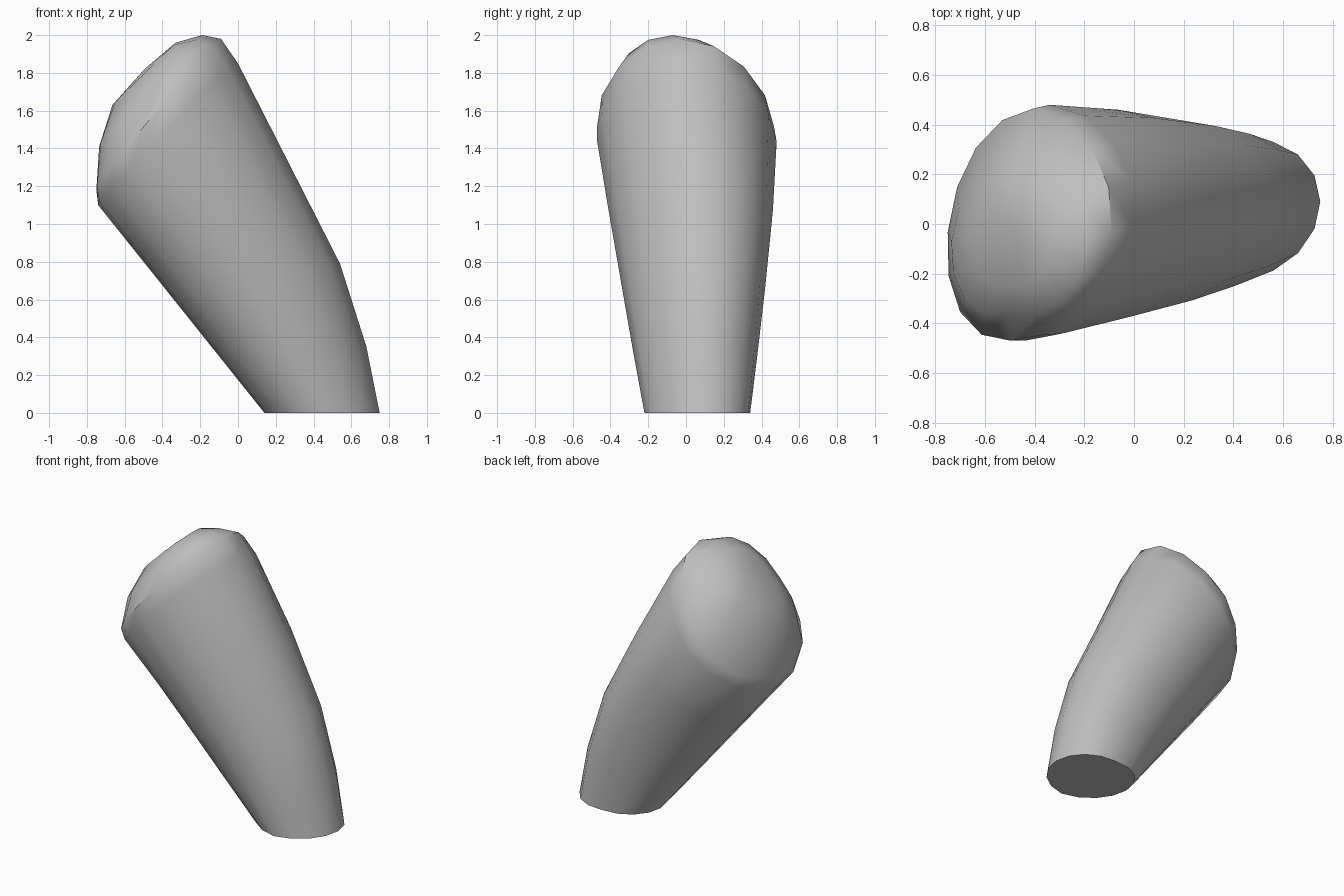
import bpy, bmesh, math

cube = bpy.data.objects.get("Cube")
if cube:
    bpy.data.objects.remove(cube, do_unlink=True)

SIDES = 16

# Cross-sections from base to dome:
# low-side x, z / high-side x, z / y range / x skew / side droop / end y shift
SECTIONS = [
    (0.14, 0.0, 0.75, 0.0, -0.22, 0.34, 0.0, 0.0, 0.03),
    (-0.10, 0.30, 0.68, 0.35, -0.28, 0.38, 0.03, 0.0, 0.02),
    (-0.30, 0.55, 0.54, 0.79, -0.34, 0.42, 0.05, 0.0, 0.01),
    (-0.52, 0.825, 0.27, 1.32, -0.41, 0.46, 0.06, 0.0, 0.0),
    (-0.74, 1.10, 0.0, 1.85, -0.47, 0.48, 0.05, 0.04, -0.02),
    (-0.75, 1.18, -0.09, 1.98, -0.47, 0.465, 0.045, 0.06, -0.03),
    (-0.735, 1.41, -0.19, 2.0, -0.37, 0.33, 0.03, 0.02, -0.05),
    (-0.665, 1.63, -0.33, 1.96, -0.24, 0.2, 0.0, 0.0, -0.04),
]
TIP = (-0.495, -0.01, 1.82)


def add_section(bm, x0, z0, x1, z1, y0, y1, skew, droop, shift):
    """Tilted ellipse through both end points, skewed and sagging at its sides."""
    ring = []
    for i in range(SIDES):
        c = math.cos(math.tau * i / SIDES)
        s = math.sin(math.tau * i / SIDES)
        t = (1 + c) / 2
        ring.append(bm.verts.new((
            x0 + (x1 - x0) * t + skew * s - droop * s * s / 2,
            (y0 + y1) / 2 + (y1 - y0) * s / 2 + shift * abs(c),
            z0 + (z1 - z0) * t - droop * s * s)))
    return ring


# Leaning tapered body with a domed end
bm = bmesh.new()
rings = [add_section(bm, *s) for s in SECTIONS]
for lower, upper in zip(rings, rings[1:]):
    for i in range(SIDES):
        j = (i + 1) % SIDES
        bm.faces.new((lower[i], lower[j], upper[j], upper[i]))

# Flat base and dome tip
bm.faces.new(list(reversed(rings[0])))
tip = bm.verts.new(TIP)
for i in range(SIDES):
    bm.faces.new((rings[-1][i], rings[-1][(i + 1) % SIDES], tip))
bmesh.ops.recalc_face_normals(bm, faces=bm.faces[:])

mesh = bpy.data.meshes.new("leaning_body")
bm.to_mesh(mesh)
bm.free()
body = bpy.data.objects.new("leaning_body", mesh)
bpy.context.collection.objects.link(body)

# Single grey material
grey = bpy.data.materials.new("plain_grey")
grey.use_nodes = True
colour = (0.52, 0.52, 0.52, 1.0)
grey.diffuse_color = colour
grey.node_tree.nodes["Principled BSDF"].inputs["Base Color"].default_value = colour
mesh.materials.append(grey)

# Smooth sides, sharp base edge
bpy.ops.object.select_all(action='DESELECT')
body.select_set(True)
bpy.context.view_layer.objects.active = body
bpy.ops.object.shade_smooth_by_angle(angle=math.radians(40))
